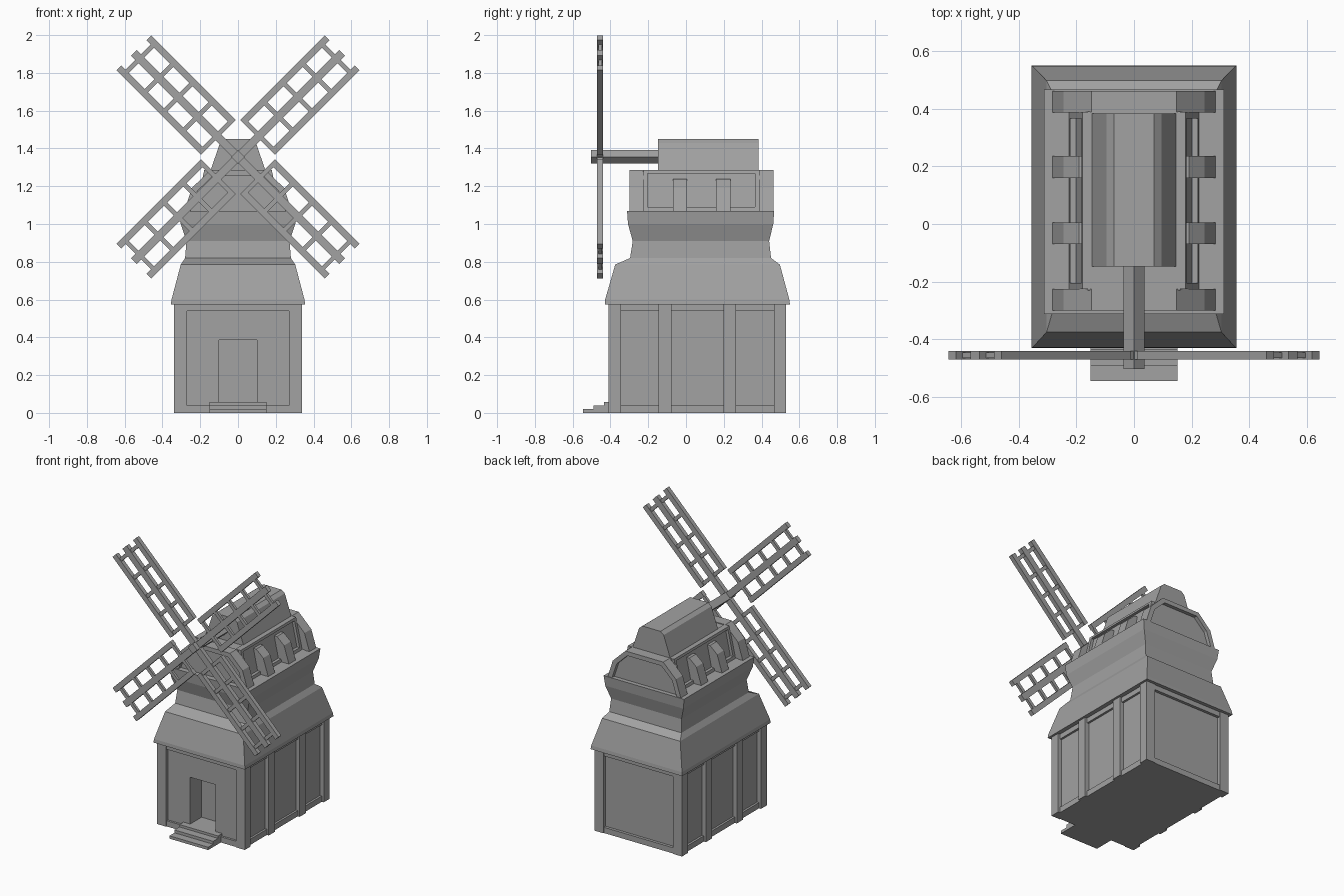
import bpy, bmesh, math
from mathutils import Matrix, Vector

cube = bpy.data.objects.get("Cube")
if cube:
    bpy.data.objects.remove(cube)

grey = bpy.data.materials.new("plain_grey")
grey.use_nodes = True
COLOUR = (0.36, 0.36, 0.36, 1)
grey.diffuse_color = COLOUR
grey.node_tree.nodes["Principled BSDF"].inputs["Base Color"].default_value = COLOUR


def finish(name, bm):
    bmesh.ops.recalc_face_normals(bm, faces=bm.faces)
    mesh = bpy.data.meshes.new(name)
    bm.to_mesh(mesh)
    bm.free()
    mesh.materials.append(grey)
    obj = bpy.data.objects.new(name, mesh)
    bpy.context.collection.objects.link(obj)
    return obj


def add_box(bm, x0, x1, y0, y1, z0, z1, turn=Matrix()):
    size = Matrix.Diagonal((x1 - x0, y1 - y0, z1 - z0, 1))
    place = Matrix.Translation(((x0 + x1) / 2, (y0 + y1) / 2, (z0 + z1) / 2))
    bmesh.ops.create_cube(bm, size=1, matrix=turn @ place @ size)


def boxes(name, items):
    bm = bmesh.new()
    for b in items:
        add_box(bm, *b)
    return finish(name, bm)


def loft(name, loops):
    """Skin a stack of matching point loops and cap both ends."""
    bm = bmesh.new()
    rows = [[bm.verts.new(p) for p in loop] for loop in loops]
    n = len(rows[0])
    for a, b in zip(rows, rows[1:]):
        for i in range(n):
            j = (i + 1) % n
            bm.faces.new((a[i], a[j], b[j], b[i]))
    bm.faces.new(rows[0])
    bm.faces.new(rows[-1])
    return finish(name, bm)


def prism(name, profile, y0, y1):
    return loft(name, [[(x, y, z) for x, z in profile] for y in (y0, y1)])


def mirrored(half):
    return half + [(-x, z) for x, z in reversed(half)]


# Lower house: core, front wall around the doorway, recessed panels
X, F, B, H = 0.34, -0.41, 0.53, 0.58
boxes("house_core", [(-0.31, 0.31, -0.26, 0.505, 0, H)])
boxes("front_wall", [(-0.31, -0.1, -0.39, -0.25, 0, H),
                     (0.1, 0.31, -0.39, -0.25, 0, H),
                     (-0.1, 0.1, -0.39, -0.25, 0.385, H),
                     (-0.1, 0.1, -0.39, -0.25, 0, 0.055)])

# Posts and beams of the timber frame
posts, beams = [], []
for s in (-1, 1):
    a, b = sorted((s * 0.27, s * X))
    posts += [(a, b, F, -0.345, 0, H), (a, b, 0.465, B, 0, H)]
    a, b = sorted((s * 0.3, s * X))
    posts += [(a, b, y, y + 0.068, 0, H) for y in (-0.145, 0.198)]
    a, b = sorted((s * 0.3, s * 0.325))
    beams += [(a, b, -0.36, 0.48, z, z + 0.04) for z in (0, 0.54)]
for z in (0, 0.54):
    beams += [(-0.28, 0.28, F + 0.005, -0.38, z, z + 0.04),
              (-0.28, 0.28, 0.5, B - 0.005, z, z + 0.04)]
boxes("wall_posts", posts)
boxes("wall_beams", beams)

# Doorstep
boxes("door_steps", [(-0.15, 0.15, y, -0.385, 0, z) for y, z in
                     ((-0.545, 0.02), (-0.49, 0.04), (-0.435, 0.057))])

# Flared skirt roof and waist: half width, front, back, height
rings = [(0.355, -0.43, 0.55, 0.575), (0.352, -0.428, 0.547, 0.6),
         (0.303, -0.375, 0.497, 0.785), (0.28, -0.296, 0.45, 0.82),
         (0.273, -0.282, 0.44, 0.91), (0.303, -0.307, 0.462, 1.0),
         (0.312, -0.312, 0.467, 1.07)]
loft("skirt_and_waist", [[(-w, f, z), (w, f, z), (w, b, z), (-w, b, z)]
                         for w, f, b, z in rings])

# Arched end walls with a raised rim
outer = [(0.283, 1.07), (0.245, 1.19), (0.147, 1.285)]
inner = [(0.25, 1.07), (0.215, 1.175), (0.132, 1.255)]
for label, y0, y1, p0, p1 in (("front", -0.3, -0.225, -0.275, -0.23),
                              ("back", 0.387, 0.462, 0.392, 0.437)):
    prism(label + "_arch_rim", mirrored(outer) + mirrored(inner)[::-1], y0, y1)
    prism(label + "_arch_panel", mirrored(inner), p0, p1)

# Cap body with sloping framed sides
prism("cap_body", mirrored([(0.205, 1.07), (0.16, 1.28)]), -0.23, 0.39)


def slope(z):
    return 0.226 - (z - 1.07) * 0.22


def side_strip(name, s, z0, z1, y0, y1):
    prism(name, [(s * slope(z0), z0), (s * slope(z1), z1),
                 (s * (slope(z1) - 0.04), z1), (s * (slope(z0) - 0.04), z0)], y0, y1)


for s, side in ((1, "left"), (-1, "right")):
    for z0, z1, part in ((1.07, 1.09, "lower"), (1.268, 1.285, "upper")):
        side_strip(f"{side}_{part}_rail", s, z0, z1, -0.226, 0.388)
    for y, part in ((-0.226, "front"), (0.366, "back")):
        side_strip(f"{side}_{part}_stile", s, 1.07, 1.285, y, y + 0.022)
    # Buttresses
    for y, part in ((-0.07, "front"), (0.16, "back")):
        prism(f"{side}_{part}_buttress",
              [(s * x, z) for x, z in ((0.15, 1.07), (0.283, 1.07), (0.245, 1.19),
                                       (0.19, 1.238), (0.15, 1.238))], y, y + 0.075)

# Raised ridge roof
prism("ridge_roof", mirrored([(0.15, 1.27), (0.095, 1.43), (0.07, 1.45)]), -0.147, 0.383)

# Axle, a square bar standing on edge
HUB = 1.355
prism("axle", [(0.036, HUB), (0, HUB + 0.036), (-0.036, HUB), (0, HUB - 0.036)], -0.503, -0.1)

# Four lattice sails
for k in range(4):
    turn = Matrix.Translation(Vector((0, 0, HUB))) @ Matrix.Rotation(math.radians(45 + 90 * k), 4, "Y")
    bm = bmesh.new()
    add_box(bm, 0, 0.78, -0.47, -0.44, -0.022, 0.022, turn)
    for v in (-0.112, 0.112):
        add_box(bm, 0.147, 0.78, -0.47, -0.44, v - 0.018, v + 0.018, turn)
    for i in range(5):
        u = 0.147 + i * 0.144
        add_box(bm, u, u + 0.024, -0.464, -0.446, -0.1, 0.1, turn)
    finish(f"sail_{k + 1}", bm)
